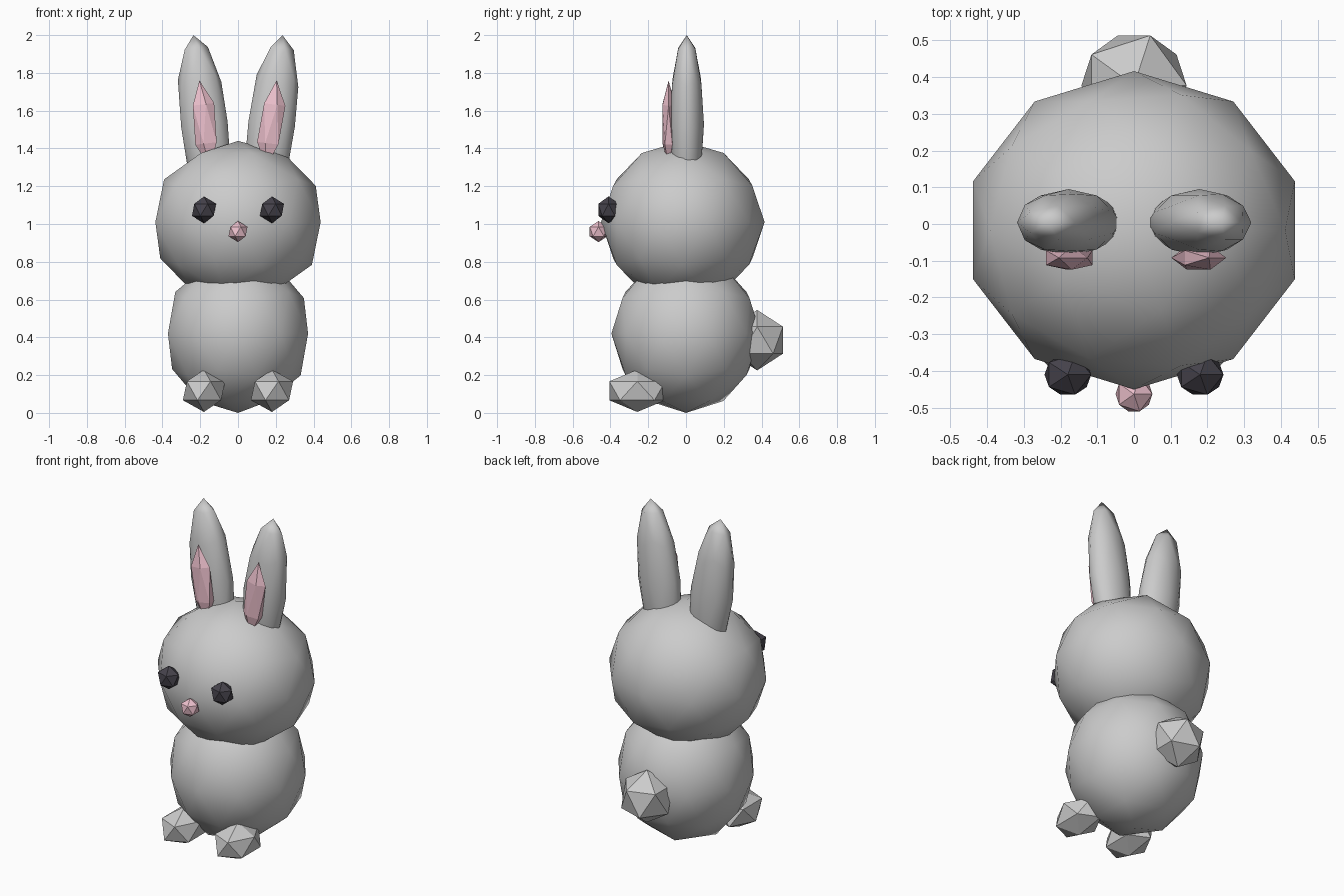
import bpy
from math import radians

if "Cube" in bpy.data.objects:
    bpy.data.objects.remove(bpy.data.objects["Cube"])


def material(name, rgb):
    mat = bpy.data.materials.new(name)
    mat.diffuse_color = (*rgb, 1)
    mat.use_nodes = True
    mat.node_tree.nodes["Principled BSDF"].inputs["Base Color"].default_value = mat.diffuse_color
    return mat


pink = material("pink", (0.85, 0.53, 0.61))
dark = material("dark", (0.06, 0.055, 0.07))


def ball(name, loc, scale, detail=1, smooth=False, tilt=0, mat=None):
    """Icosphere stretched to an ellipsoid and tilted sideways."""
    bpy.ops.mesh.primitive_ico_sphere_add(
        subdivisions=detail, radius=1, location=loc,
        rotation=(0, radians(tilt), 0))
    ob = bpy.context.object
    ob.name = name
    ob.scale = scale
    bpy.ops.object.transform_apply(location=False, rotation=False, scale=True)
    if smooth:
        bpy.ops.object.shade_smooth()
    if mat:
        ob.data.materials.append(mat)
    return ob


# Smooth body and head
ball("body", (0, 0, 0.42), (0.39, 0.395, 0.42), 2, True)
ball("head", (0, -0.017, 1.01), (0.46, 0.433, 0.43), 2, True)

# Tail and nose
ball("tail", (0, 0.377, 0.385), (0.16, 0.16, 0.16))
ball("nose", (0, -0.463, 0.96), (0.056, 0.055, 0.056), mat=pink)

# Paired parts
for side, s in (("left", -1), ("right", 1)):
    ball(f"{side}_ear", (s * 0.178, 0.004, 1.528), (0.13, 0.091, 0.475),
         2, True, s * 7)
    ball(f"{side}_inner_ear", (s * 0.176, -0.092, 1.53), (0.07, 0.038, 0.232),
         tilt=s * 7, mat=pink)
    ball(f"{side}_eye", (s * 0.18, -0.41, 1.075), (0.071, 0.064, 0.071), mat=dark)
    ball(f"{side}_foot", (s * 0.18, -0.258, 0.117), (0.125, 0.174, 0.112))
